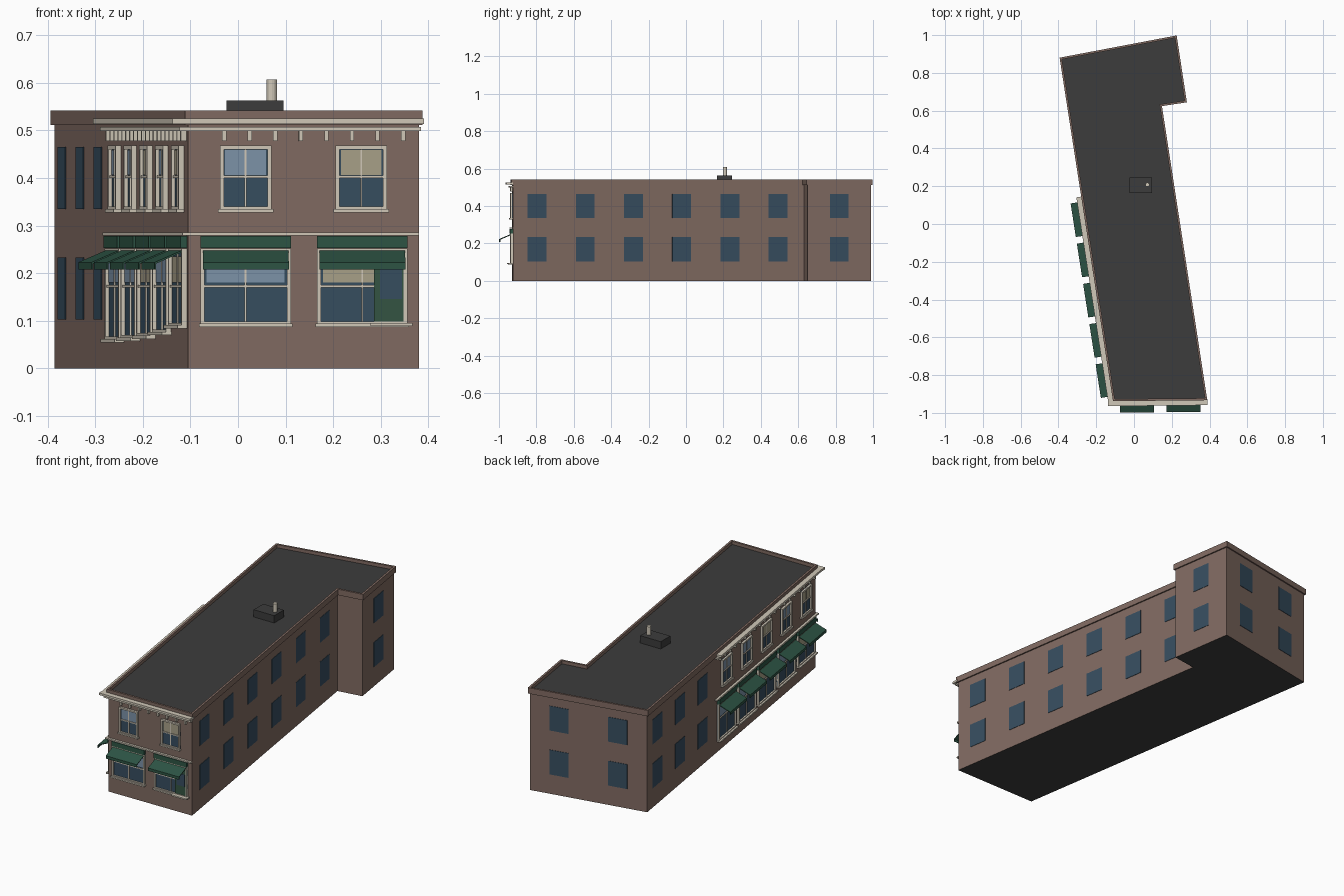
import bpy, bmesh
from mathutils import Vector

if "Cube" in bpy.data.objects:
    bpy.data.objects.remove(bpy.data.objects["Cube"])

def mat(name, r, g, b):
    m = bpy.data.materials.new(name)
    lin = lambda c: ((c / 255 + 0.055) / 1.055) ** 2.4 if c > 10 else c / 3294
    m.diffuse_color = (lin(r), lin(g), lin(b), 1)
    m.use_nodes = True
    m.node_tree.nodes["Principled BSDF"].inputs["Base Color"].default_value = m.diffuse_color
    return m

BRICK = mat("brown brick", 128, 106, 97)
ROOF = mat("dark roof", 60, 60, 60)
TRIM = mat("cream trim", 208, 200, 184)
GREEN = mat("awning green", 45, 84, 68)
DOOR = mat("door green", 52, 84, 66)
GLASS = mat("dark glass", 54, 77, 95)
BLUE = mat("pale blue shade", 124, 146, 168)
TAN = mat("tan shade", 168, 160, 136)

def prism(bm, pts, vec, idx=0):
    """Extrude a polygon along a vector."""
    f = bm.faces.new([bm.verts.new(p) for p in pts])
    ext = bmesh.ops.extrude_face_region(bm, geom=[f], use_keep_orig=True)
    bmesh.ops.translate(bm, vec=vec, verts=[v for v in ext["geom"] if isinstance(v, bmesh.types.BMVert)])
    new = {f} | {g for v in ext["geom"] if isinstance(v, bmesh.types.BMVert) for g in v.link_faces}
    for g in new:
        g.material_index = idx

def finish(name, bm, mats):
    bmesh.ops.recalc_face_normals(bm, faces=bm.faces[:])
    me = bpy.data.meshes.new(name)
    bm.to_mesh(me)
    bm.free()
    for m in mats:
        me.materials.append(m)
    ob = bpy.data.objects.new(name, me)
    bpy.context.collection.objects.link(ob)
    return ob

class Wall:
    """Local wall frame: s along the wall, d outward, z up."""
    def __init__(self, a, b, flip=1):
        self.o = Vector((*a, 0))
        e = Vector((*b, 0)) - self.o
        self.len = e.length
        self.u = e.normalized()
        self.n = Vector((self.u.y, -self.u.x, 0)) * flip

    def at(self, s, d, z):
        return self.o + self.u * s + self.n * d + Vector((0, 0, z))

    def part(self, name, boxes):
        bm, mats = bmesh.new(), []
        for s0, s1, d0, d1, z0, z1, m in boxes:
            if m not in mats:
                mats.append(m)
            prism(bm, [self.at(s0, d0, z0), self.at(s0, d1, z0), self.at(s0, d1, z1), self.at(s0, d0, z1)],
                  self.u * (s1 - s0), mats.index(m))
        return finish(name, bm, mats)

def frame(s0, s1, z0, z1, d=0.011, w=0.008):
    return [(s0, s0 + w, 0, d, z0, z1, TRIM), (s1 - w, s1, 0, d, z0, z1, TRIM),
            (s0 + w, s1 - w, 0, d, z1 - w, z1, TRIM), (s0 + w, s1 - w, 0, d, z0, z0 + w, TRIM)]

def upper_window(wall, c, shade):
    s0, s1, z0, z1 = c - 0.054, c + 0.054, 0.332, 0.468
    wall.part("upper_window", frame(s0, s1, z0, z1) + [
        (s0, s1, 0, 0.003, z0, z1, GLASS),
        (s0 + 0.011, s1 - 0.011, 0, 0.0045, 0.406, 0.459, shade),
        (s0, s1, 0, 0.008, 0.400, 0.405, TRIM),
        (c - 0.002, c + 0.002, 0, 0.0065, z0, z1, TRIM),
        (s0 - 0.004, s1 + 0.004, 0, 0.016, z0 - 0.004, z0 + 0.003, TRIM)])

def awning(wall, c, half):
    prof = [(0.003, 0.251), (0.068, 0.223), (0.068, 0.208), (0.065, 0.208), (0.065, 0.220), (0.003, 0.247)]
    bm = bmesh.new()
    prism(bm, [wall.at(c - half, d, z) for d, z in prof], wall.u * 2 * half)
    finish("awning", bm, [GREEN])

def shop_window(wall, c, z0, shade, door=False):
    s0, s1, z1 = c - 0.095, c + 0.095, 0.252
    boxes = frame(s0, s1, z0, z1) + [
        (s0, s1, 0, 0.003, z0, z1, GLASS),
        (s0 + 0.013, s1 - 0.013, 0, 0.0045, 0.181, 0.235, shade),
        (s0, s1, 0, 0.008, 0.170, 0.175, TRIM),
        (c - 0.002, c + 0.002, 0, 0.0065, z0, z1, TRIM),
        (s0 - 0.003, s1 + 0.003, 0, 0.02, z0 - 0.004, z0 + 0.003, TRIM),
        (s0, s1, 0, 0.014, 0.253, 0.278, GREEN)]       # sign band
    if door:
        boxes += [(s1 - 0.07, s1, 0, 0.0095, z0 + 0.006, 0.25, DOOR),
                  (s1 - 0.058, s1 - 0.012, 0.0095, 0.0105, 0.146, 0.21, GLASS),
                  (s1 - 0.078, s1 + 0.01, 0, 0.03, z0 - 0.002, z0 + 0.005, TRIM)]
    wall.part("shop_window", boxes)
    awning(wall, c, 0.09)

# Building footprint, counter-clockwise from the front left corner
foot = [(-0.105, -0.931), (0.38, -0.926), (0.14, 0.63), (0.272, 0.65), (0.22, 0.99), (-0.386, 0.875)]

def offset(pts, r):
    """Grow the footprint outward by r with mitred corners."""
    out = []
    for i, p in enumerate(pts):
        a, p, b = Vector(pts[i - 1]), Vector(p), Vector(pts[(i + 1) % len(pts)])
        e1, e2 = (p - a).normalized(), (b - p).normalized()
        n1, n2 = Vector((e1.y, -e1.x)), Vector((e2.y, -e2.x))
        out.append(p + (n1 + n2) * (r / (1 + n1.dot(n2))))
    return out

# Main block: brick walls, dark roof and underside
bm = bmesh.new()
prism(bm, [(x, y, 0) for x, y in foot], (0, 0, 0.525))
bm.normal_update()
for f in bm.faces:
    f.material_index = int(abs(f.normal.z) > 0.5)
finish("building_walls", bm, [BRICK, ROOF])

# Parapet ring
bm = bmesh.new()
rings = [[bm.verts.new((p.x, p.y, z)) for p in offset(foot, r)]
         for r, z in ((0.007, 0.511), (0.007, 0.542), (-0.004, 0.542), (-0.004, 0.511))]
for k in range(4):
    a, b = rings[k], rings[(k + 1) % 4]
    for i in range(6):
        j = (i + 1) % 6
        bm.faces.new((a[i], a[j], b[j], b[i]))
finish("parapet", bm, [BRICK])

front = Wall(foot[0], foot[1])
left = Wall(foot[0], foot[5], -1)
right = Wall(foot[1], foot[2])
wing = Wall(foot[3], foot[4])
back = Wall(foot[5], foot[4], -1)

# Front facade
upper_window(front, 0.121, BLUE)
upper_window(front, 0.364, TAN)
shop_window(front, 0.121, 0.091, BLUE)
shop_window(front, 0.366, 0.091, TAN, door=True)

# Left decorated facade, with sills stepping down toward the back
centres = [0.111 + 0.2155 * i for i in range(5)]
for c, z0, sh in zip(centres, (0.088, 0.074, 0.066, 0.062, 0.059), (TAN, BLUE, TAN, BLUE, BLUE)):
    upper_window(left, c, sh)
    shop_window(left, c, z0, sh)

# Cornice, moulding, belt course and brackets on both decorated facades
LEN = 1.09
for wall, end, first, count in ((front, front.len, 0.076, 8), (left, LEN, 0.025, 20)):
    for name, d, z0, z1, over in (("cornice", 0.033, 0.514, 0.525, 0.01), ("moulding", 0.018, 0.499, 0.507, 0.004),
                                  ("belt_course", 0.012, 0.279, 0.286, 0)):
        start = -d if wall is front else -d * 0.8
        stop = end + (over if wall is front else 0)
        wall.part(name, [(start, stop, 0, d, z0, z1, TRIM)])
    wall.part("brackets", [(first + 0.0537 * i - 0.0045, first + 0.0537 * i + 0.0045, 0, 0.012, 0.478, 0.499, TRIM)
                           for i in range(count)])

# Plain flush windows on the other walls
def plain(wall, centres, w):
    wall.part("plain_windows", [(c - w / 2, c + w / 2, 0, 0.002, z, z + 0.13, GLASS)
                                for c in centres for z in (0.103, 0.335)])

plain(right, [0.131 + 0.2608 * i for i in range(6)], 0.102)
plain(wing, [wing.len / 2], 0.1)
plain(left, [1.228, 1.474, 1.72], 0.105)
plain(back, [back.len * 0.25, back.len * 0.75], 0.1)

# Rooftop unit and vent pipe
bpy.ops.mesh.primitive_cube_add(size=1, location=(0.036, 0.205, 0.54))
box = bpy.context.object
box.name = "rooftop_unit"
box.scale = (0.12, 0.08, 0.047)
box.data.materials.append(ROOF)
bpy.ops.mesh.primitive_cylinder_add(vertices=12, radius=0.011, depth=0.047, location=(0.071, 0.208, 0.584))
bpy.context.object.name = "vent_pipe"
bpy.context.object.data.materials.append(TRIM)
